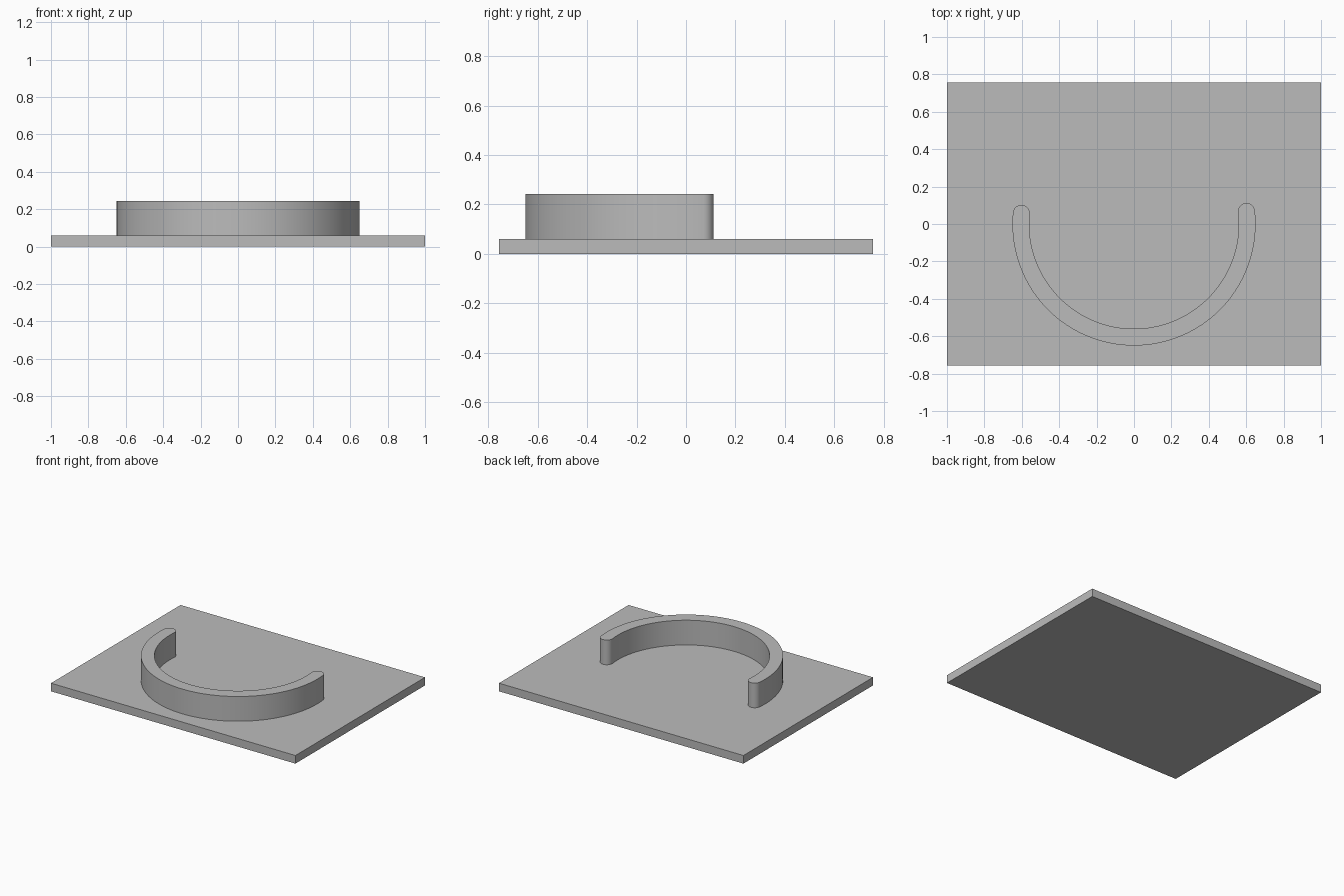
import bpy, bmesh, math
from math import sin, cos, pi

cube = bpy.data.objects.get("Cube")
if cube:
    bpy.data.objects.remove(cube, do_unlink=True)

grey = bpy.data.materials.new("plain grey")
grey.use_nodes = True
colour = (0.5, 0.5, 0.5, 1)
grey.diffuse_color = colour
grey.node_tree.nodes["Principled BSDF"].inputs["Base Color"].default_value = colour


def extrude_outline(name, outline, bottom, top):
    """Solid prism from a closed counter-clockwise outline."""
    bm = bmesh.new()
    face = bm.faces.new([bm.verts.new((x, y, bottom)) for x, y in outline])
    result = bmesh.ops.extrude_face_region(bm, geom=[face])
    verts = [g for g in result["geom"] if isinstance(g, bmesh.types.BMVert)]
    bmesh.ops.translate(bm, verts=verts, vec=(0, 0, top - bottom))
    bmesh.ops.recalc_face_normals(bm, faces=bm.faces)
    mesh = bpy.data.meshes.new(name)
    bm.to_mesh(mesh)
    bm.free()
    mesh.materials.append(grey)
    obj = bpy.data.objects.new(name, mesh)
    bpy.context.collection.objects.link(obj)
    return obj


def arc(centre, radius, start, end, steps):
    angles = [start + (end - start) * i / steps for i in range(steps + 1)]
    return [(centre[0] + radius * cos(a), centre[1] + radius * sin(a)) for a in angles]


# Flat base plate
W, D, BASE, TOP = 1.0, 0.757, 0.06, 0.243
extrude_outline("base_plate", [(-W, -D), (W, -D), (W, D), (-W, D)], 0, BASE)

# Curved wall open at the back, with rounded ends
OUTER, INNER = 0.65, 0.56
MID, CAP = (OUTER + INNER) / 2, (OUTER - INNER) / 2
left_end = math.asin(0.067 / MID)
right_end = -pi - math.asin(0.057 / MID)


def on_mid(angle):
    return (MID * cos(angle), MID * sin(angle))


outline = arc((0, 0), OUTER, right_end, left_end, 96)
outline += arc(on_mid(left_end), CAP, left_end, left_end + pi, 20)[1:-1]
outline += arc((0, 0), INNER, left_end, right_end, 96)
outline += arc(on_mid(right_end), CAP, right_end - pi, right_end, 20)[1:-1]
wall = extrude_outline("curved_wall", outline, BASE, TOP)

# Smooth the wall sides, keep its rims sharp
bpy.ops.object.select_all(action="DESELECT")
wall.select_set(True)
bpy.context.view_layer.objects.active = wall
bpy.ops.object.shade_smooth_by_angle(angle=math.radians(30))
